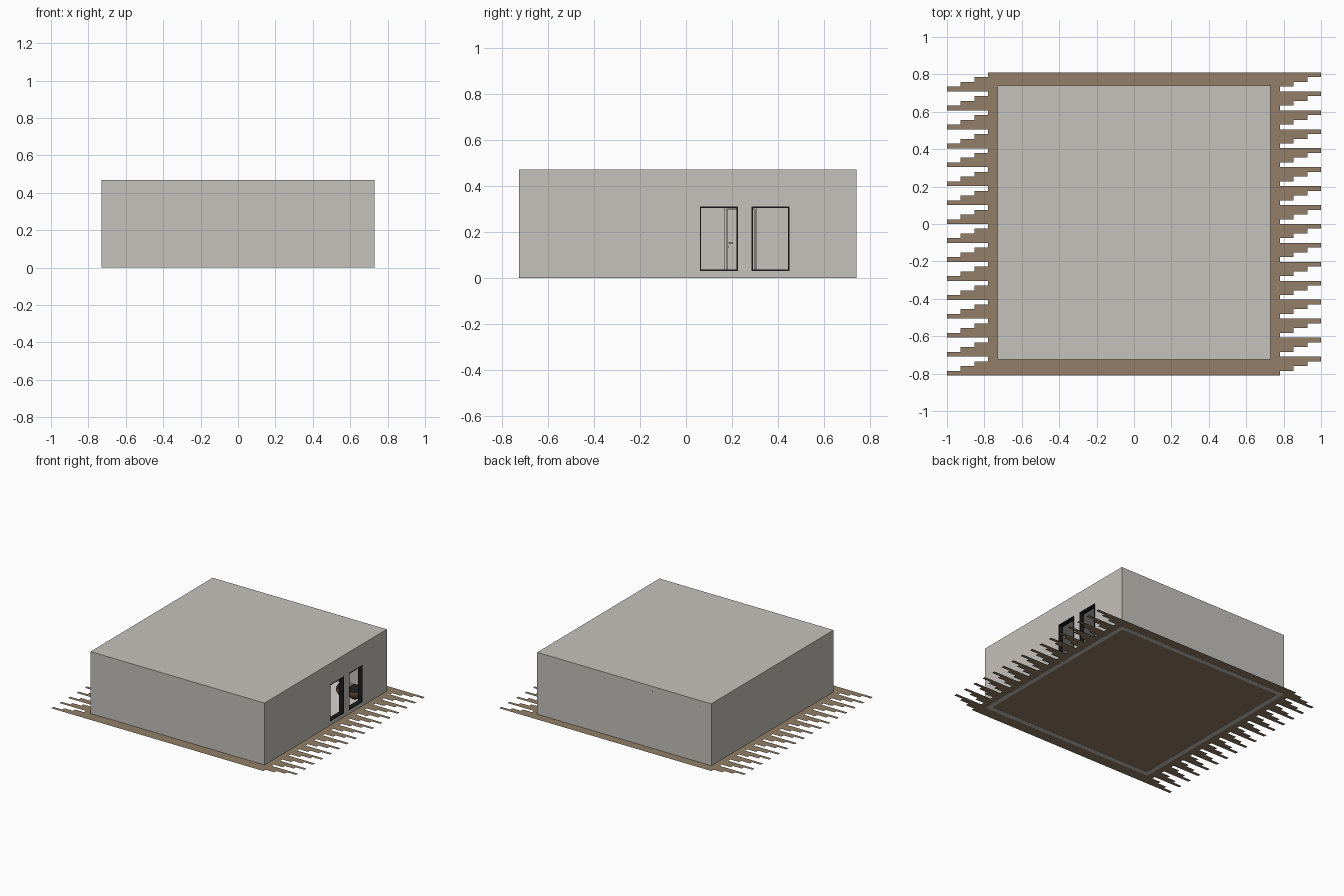
import bpy, bmesh, math
from mathutils import Matrix, Vector

if "Cube" in bpy.data.objects:
    bpy.data.objects.remove(bpy.data.objects["Cube"])


def material(name, r, g, b):
    m = bpy.data.materials.new(name)
    m.diffuse_color = (r, g, b, 1)
    m.use_nodes = True
    m.node_tree.nodes["Principled BSDF"].inputs["Base Color"].default_value = m.diffuse_color
    return m


WALL = material("warm grey plaster", 0.56, 0.54, 0.50)
WOOD = material("brown wood", 0.29, 0.21, 0.135)
BLACK = material("black metal", 0.012, 0.012, 0.012)
RUG = material("off white rug", 0.68, 0.67, 0.64)
LEATHER = material("dark brown leather", 0.13, 0.065, 0.035)
STEEL = material("dark steel", 0.10, 0.10, 0.10)


def finish(name, bm, mat):
    me = bpy.data.meshes.new(name)
    bm.to_mesh(me)
    bm.free()
    ob = bpy.data.objects.new(name, me)
    bpy.context.collection.objects.link(ob)
    if mat:
        me.materials.append(mat)
    return ob


def add_box(bm, lo, hi):
    lo, hi = Vector(lo), Vector(hi)
    m = Matrix.Translation((lo + hi) / 2) @ Matrix.Diagonal((*(hi - lo), 1))
    bmesh.ops.create_cube(bm, size=1, matrix=m)


def boxes(name, spans, mat):
    bm = bmesh.new()
    for lo, hi in spans:
        add_box(bm, lo, hi)
    return finish(name, bm, mat)


# Room outline
X, Y0, Y1, TOP, T = 0.73, -0.725, 0.74, 0.47, 0.035
WINDOWS = [(0.06, 0.225), (0.285, 0.45)]
WZ0, WZ1 = 0.03, 0.31

# Plank floor: four-row stagger, six planks in each row
bm = bmesh.new()
ROWS, LENGTH = 64, 1.78
width, plank = 1.62 / ROWS, LENGTH / 6
for r in range(ROWS):
    y = 0.81 - (r + 1) * width
    start = -0.78 - (r % 4) * 0.0733
    for i in range(6):
        x = start + i * plank
        bm.faces.new([bm.verts.new(p) for p in (
            (x, y, 0.001), (x + plank, y, 0.001),
            (x + plank, y + width, 0.001), (x, y + width, 0.001))])
finish("plank_floor", bm, WOOD)

# Walls and ceiling, hollow and open underneath, with two openings
room = boxes("room_shell", [((-X, Y0, 0), (X, Y1, TOP))], WALL)
cutters = [boxes("room_cutter", [((-X + T, Y0 + T, -0.1), (X - T, Y1 - T, TOP - T))], None)]
for a, b in WINDOWS:
    cutters.append(boxes("opening_cutter", [((X - 2 * T, a, WZ0), (X + T, b, WZ1))], None))
bpy.context.view_layer.objects.active = room
for c in cutters:
    c.hide_render = True
    mod = room.modifiers.new("cut", "BOOLEAN")
    mod.operation, mod.solver, mod.object = "DIFFERENCE", "EXACT", c
    bpy.ops.object.modifier_apply(modifier=mod.name)
for c in cutters:
    bpy.data.objects.remove(c)

# Black frames lining the openings
F = 0.006
for n, (a, b) in enumerate(WINDOWS):
    x0, x1 = X - T, X + 0.001
    boxes(f"window_frame_{n + 1}", [
        ((x0, a, WZ0), (x1, a + F, WZ1)), ((x0, b - F, WZ0), (x1, b, WZ1)),
        ((x0, a + F, WZ0), (x1, b - F, WZ0 + F)),
        ((x0, a + F, WZ1 - F), (x1, b - F, WZ1))], BLACK)

# Inner door on the far wall with trim and handle
dx = -X + T
boxes("inner_door", [((dx, 0.178, 0.002), (dx + 0.008, 0.297, 0.297))], WALL)
boxes("door_trim", [
    ((dx, 0.168, 0.002), (dx + 0.010, 0.176, 0.305)),
    ((dx, 0.299, 0.002), (dx + 0.010, 0.307, 0.305)),
    ((dx, 0.176, 0.299), (dx + 0.010, 0.299, 0.305))], WALL)
boxes("door_handle", [
    ((dx + 0.008, 0.184, 0.149), (dx + 0.020, 0.189, 0.154)),
    ((dx + 0.016, 0.184, 0.149), (dx + 0.020, 0.204, 0.154)),
    ((dx + 0.008, 0.182, 0.131), (dx + 0.010, 0.187, 0.137))], STEEL)

# Pale rug behind the openings
boxes("rug", [((0.10, -0.05, 0.002), (0.66, 0.66, 0.005))], RUG)


# Round stools: leather body below, black cushion above
def stool(name, x, y, r):
    bm = bmesh.new()
    bmesh.ops.create_uvsphere(bm, u_segments=24, v_segments=12, radius=r,
                              matrix=Matrix.Translation((x, y, r + 0.004)))
    ob = finish(name, bm, LEATHER)
    ob.data.materials.append(BLACK)
    for p in ob.data.polygons:
        p.use_smooth = True
        p.material_index = int(p.center.z > r * 1.3)


stool("round_stool_right", 0.625, 0.51, 0.052)
stool("round_stool_left", 0.52, 0.51, 0.045)

# Rail high on the back wall, its four pins just reaching the outside
boxes("wall_rail", [((-0.66, Y1 - T - 0.012, 0.425), (0.60, Y1 - T - 0.006, 0.431))], STEEL)
bm = bmesh.new()
for x in (0.57, 0.165, -0.24, -0.64):
    m = Matrix.Translation((x, Y1 - 0.02, 0.428)) @ Matrix.Rotation(math.pi / 2, 4, "X")
    bmesh.ops.create_cone(bm, cap_ends=True, segments=8, radius1=0.003,
                          radius2=0.003, depth=0.042, matrix=m)
finish("rail_pins", bm, STEEL)
